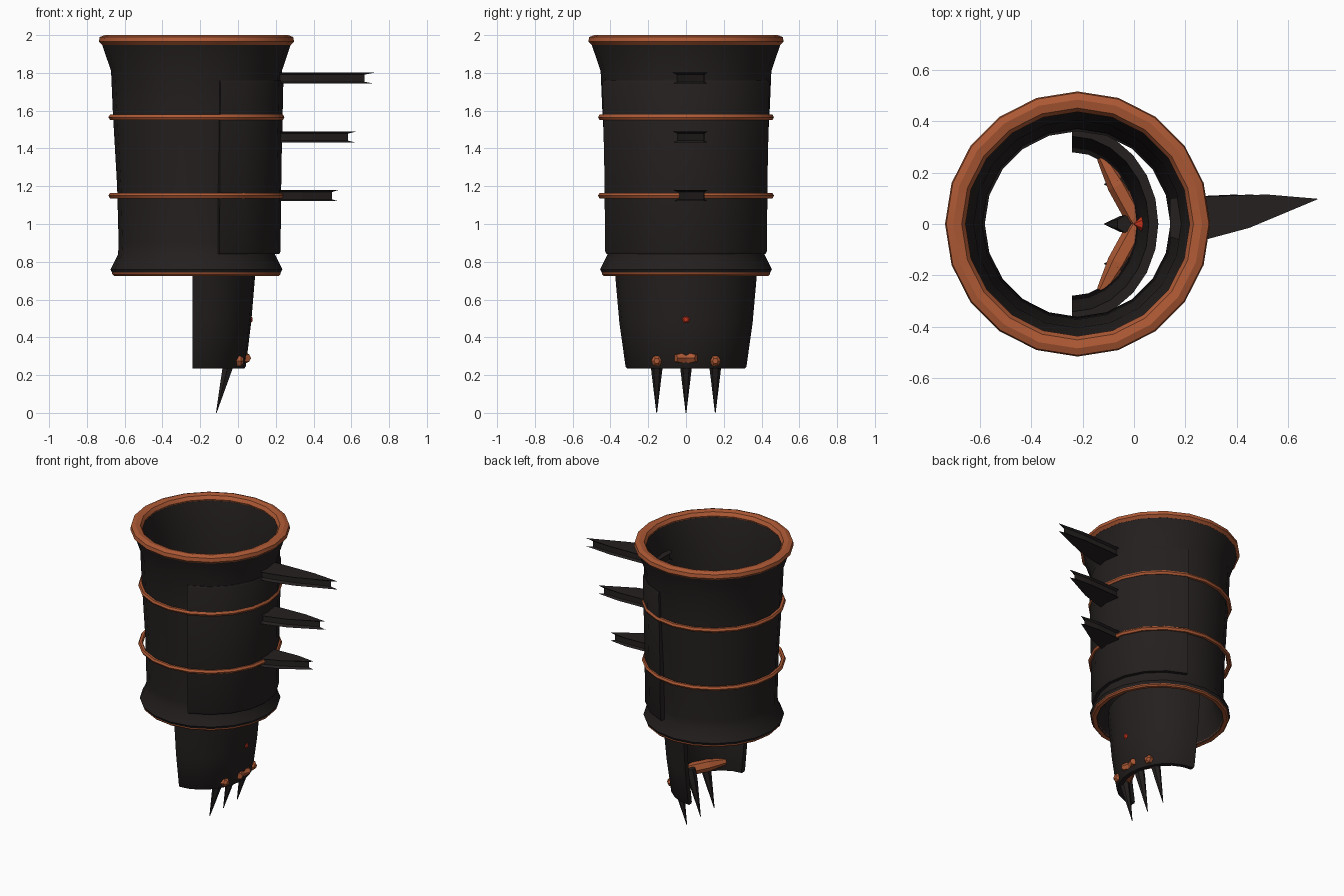
import bpy, bmesh, math
from mathutils import Vector

if "Cube" in bpy.data.objects:
    bpy.data.objects.remove(bpy.data.objects["Cube"])


def material(name, rgb):
    m = bpy.data.materials.new(name)
    m.diffuse_color = (*rgb, 1)
    m.use_nodes = True
    m.node_tree.nodes["Principled BSDF"].inputs["Base Color"].default_value = m.diffuse_color
    return m


IRON = material("dark_iron", (0.018, 0.014, 0.014))
COPPER = material("copper", (0.42, 0.10, 0.035))
RED = material("red_gem", (0.6, 0.035, 0.012))


def finish(name, bm, mat, smooth=False):
    bmesh.ops.recalc_face_normals(bm, faces=bm.faces[:])
    me = bpy.data.meshes.new(name)
    bm.to_mesh(me)
    bm.free()
    me.materials.append(mat)
    ob = bpy.data.objects.new(name, me)
    bpy.context.collection.objects.link(ob)
    if smooth:
        bpy.ops.object.select_all(action='DESELECT')
        bpy.context.view_layer.objects.active = ob
        ob.select_set(True)
        bpy.ops.object.shade_smooth_by_angle(angle=math.radians(32))
    return ob


def lathe(name, profile, mat, cx=-0.22, segs=20, half=None):
    """Closed section of (rx, ry, z), swept fully or through +-half degrees."""
    bm = bmesh.new()
    loops = []
    count = segs if half is None else segs + 1
    for i in range(count):
        a = 2 * math.pi * i / segs if half is None else math.radians(half) * (2 * i / segs - 1)
        loops.append([bm.verts.new((cx + rx * math.cos(a), ry * math.sin(a), z))
                      for rx, ry, z in profile])
    n = len(profile)
    for i in range(segs):
        p, q = loops[i], loops[(i + 1) % count]
        for j in range(n):
            k = (j + 1) % n
            bm.faces.new((p[j], p[k], q[k], q[j]))
    if half is not None:
        bm.faces.new(loops[0])
        bm.faces.new(loops[-1])
    return finish(name, bm, mat, True)


def round_section(pts):
    return [(r, r, z) for r, z in pts]


def spindle(name, a, b, stations, mat, sides=6):
    """Faceted bar from a to b; stations are (fraction, radius)."""
    a, b = Vector(a), Vector(b)
    d = (b - a).normalized()
    u = d.cross(Vector((0, 0, 1)))
    u = u.normalized() if u.length > 0.01 else Vector((0, 1, 0))
    v = d.cross(u)
    bm = bmesh.new()
    rings = []
    for f, r in stations:
        c = a.lerp(b, f)
        rings.append([bm.verts.new(c + r * (u * math.cos(t) + v * math.sin(t)))
                      for t in (2 * math.pi * i / sides for i in range(sides))])
    for p, q in zip(rings, rings[1:]):
        for i in range(sides):
            k = (i + 1) % sides
            bm.faces.new((p[i], p[k], q[k], q[i]))
    bm.faces.new(rings[0])
    bm.faces.new(rings[-1])
    return finish(name, bm, mat)


# forearm tube with flared ends and wall thickness
lathe("forearm_tube", round_section([
    (0.44, 0.73), (0.455, 0.76), (0.415, 0.84), (0.412, 0.9), (0.42, 1.2), (0.443, 1.6),
    (0.452, 1.81), (0.503, 1.96), (0.44, 1.96), (0.405, 1.81), (0.395, 1.6),
    (0.372, 1.2), (0.362, 0.86), (0.405, 0.76), (0.41, 0.73)]), IRON)

# raised plate carrying the blades
lathe("outer_plate", round_section([
    (0.40, 0.84), (0.438, 0.84), (0.445, 0.855), (0.45, 1.3), (0.46, 1.745),
    (0.454, 1.76), (0.42, 1.76)]), IRON, segs=8, half=74)

# copper rims
lathe("top_rim", round_section([
    (0.437, 1.97), (0.452, 1.993), (0.485, 2.0), (0.512, 1.99), (0.517, 1.965),
    (0.50, 1.948), (0.445, 1.948)]), COPPER)
lathe("bottom_rim", round_section([
    (0.408, 0.74), (0.413, 0.728), (0.437, 0.726), (0.446, 0.735), (0.446, 0.75),
    (0.41, 0.75)]), COPPER)

# copper bands
for label, z in (("lower", 1.15), ("upper", 1.565)):
    lathe(label + "_band", round_section([
        (0.45 + 0.016 * math.cos(t), z + 0.016 * math.sin(t))
        for t in (math.pi * i / 3 for i in range(6))]), COPPER)

# forearm blades with a groove around the edge
OUTLINE = [(0.14, -0.05), (0.21, -0.072), (0.29, -0.058), (0.45, -0.015),
           (0.72, 0.098), (0.52, 0.115), (0.29, 0.108), (0.14, 0.10)]
GROOVE = [(0.15, -0.03), (0.21, -0.05), (0.28, -0.037), (0.44, 0.008),
          (0.67, 0.094), (0.51, 0.098), (0.29, 0.09), (0.15, 0.08)]
for label, z, tip in (("upper", 1.772, 0.72), ("middle", 1.46, 0.625), ("lower", 1.15, 0.53)):
    bm = bmesh.new()
    s = (tip - 0.14) / 0.58
    layers = [[bm.verts.new((0.14 + (x - 0.14) * s, y, z + dz)) for x, y in shape]
              for shape, dz in ((OUTLINE, -0.029), (GROOVE, -0.019),
                                (GROOVE, 0.019), (OUTLINE, 0.029))]
    for p, q in zip(layers, layers[1:]):
        for i in range(8):
            k = (i + 1) % 8
            bm.faces.new((p[i], p[k], q[k], q[i]))
    bm.faces.new(layers[0])
    bm.faces.new(layers[-1])
    finish(label + "_blade", bm, IRON)

# half-round hand guard, tapering downward
lathe("hand_guard", [
    (0.275, 0.312, 0.235), (0.283, 0.32, 0.245), (0.312, 0.353, 0.48), (0.333, 0.375, 0.73),
    (0.337, 0.38, 0.80), (0.30, 0.342, 0.80), (0.295, 0.337, 0.73), (0.273, 0.315, 0.48),
    (0.243, 0.28, 0.245), (0.247, 0.284, 0.235)], IRON, cx=-0.242, segs=12, half=90)

# claws, knuckle studs and knuckle bars
for i, y in enumerate((-0.155, 0, 0.155)):
    spindle(f"claw_{i}", (-0.035, y, 0.32), (-0.115, y, 0.0),
            [(0, 0.034), (0.25, 0.031), (1, 0.002)], IRON)
for label, s in (("left", -1), ("right", 1)):
    spindle(label + "_knuckle_stud", (-0.03, 0.155 * s, 0.275), (0.03, 0.155 * s, 0.275),
            [(0, 0.03), (0.75, 0.031), (1, 0.015)], COPPER)
    spindle(label + "_knuckle_bar", (0.05, -0.055 * s, 0.29), (-0.125, 0.262 * s, 0.295),
            [(0, 0.022), (0.25, 0.041), (0.65, 0.041), (1, 0.022)], COPPER)

# red gem on the back of the hand
spindle("red_gem", (0.0, 0, 0.495), (0.076, 0, 0.495),
        [(0, 0.003), (0.5, 0.037), (0.8, 0.031), (1, 0.012)], RED)
